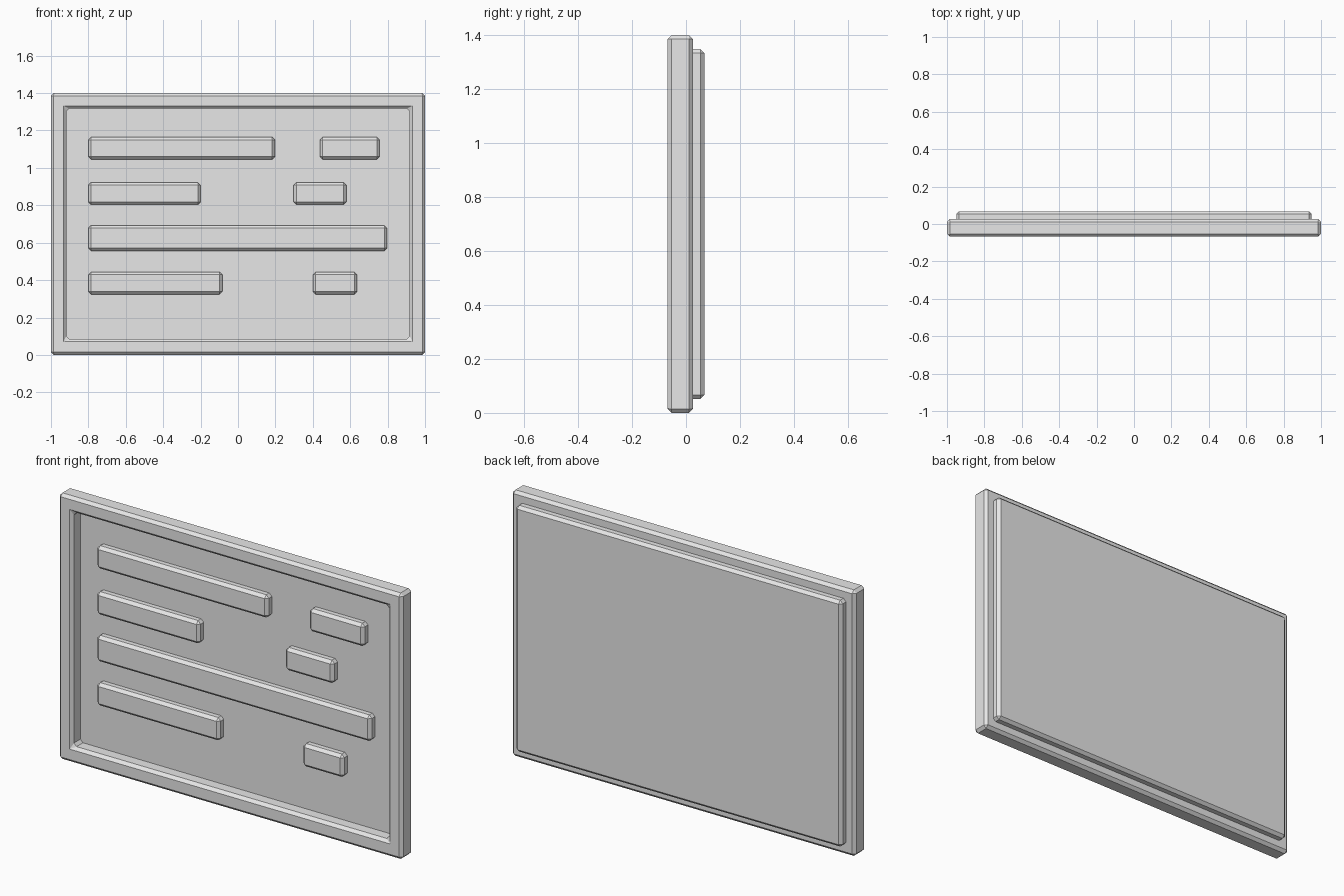
import bpy
import bmesh

cube = bpy.data.objects.get("Cube")
if cube:
    bpy.data.objects.remove(cube, do_unlink=True)

BEVEL = 0.015

grey = bpy.data.materials.new("plain grey")
grey.use_nodes = True
colour = (0.8, 0.8, 0.8, 1)
grey.diffuse_color = colour
grey.node_tree.nodes["Principled BSDF"].inputs["Base Color"].default_value = colour


def finish(name, bm):
    """Turn a bmesh into a grey object with chamfered edges."""
    bmesh.ops.recalc_face_normals(bm, faces=bm.faces)
    mesh = bpy.data.meshes.new(name)
    bm.to_mesh(mesh)
    bm.free()
    mesh.materials.append(grey)
    obj = bpy.data.objects.new(name, mesh)
    bpy.context.collection.objects.link(obj)
    mod = obj.modifiers.new("Chamfer", 'BEVEL')
    mod.width = BEVEL
    mod.segments = 1
    mod.limit_method = 'ANGLE'
    return obj


def box(name, x0, x1, y0, y1, z0, z1):
    bm = bmesh.new()
    bmesh.ops.create_cube(bm, size=1)
    for v in bm.verts:
        v.co = (x1 if v.co.x > 0 else x0,
                y1 if v.co.y > 0 else y0,
                z1 if v.co.z > 0 else z0)
    return finish(name, bm)


def ring(name, outer, inner, y0, y1):
    """Rectangular frame; outer and inner are (half width, bottom, top)."""
    bm = bmesh.new()
    loops = []
    for (w, lo, hi), y in ((outer, y0), (inner, y0), (inner, y1), (outer, y1)):
        corners = ((-w, lo), (w, lo), (w, hi), (-w, hi))
        loops.append([bm.verts.new((x, y, z)) for x, z in corners])
    for a, b in zip(loops, loops[1:] + loops[:1]):
        for i in range(4):
            j = (i + 1) % 4
            bm.faces.new((a[i], a[j], b[j], b[i]))
    return finish(name, bm)


# Raised border and the board set into its back
ring("frame", (1.0, 0.0, 1.4), (0.918, 0.086, 1.317), -0.068, 0.026)
box("back_panel", -0.95, 0.95, 0.0, 0.068, 0.052, 1.348)

# Raised strips on the front of the board: bottom, top, x ranges
rows = [
    (1.045, 1.165, [(-0.8, 0.197), (0.438, 0.757)]),
    (0.803, 0.923, [(-0.8, -0.2), (0.298, 0.58)]),
    (0.556, 0.693, [(-0.8, 0.797)]),
    (0.324, 0.444, [(-0.8, -0.083), (0.4, 0.637)]),
]
for r, (z0, z1, spans) in enumerate(rows, 1):
    for side, (x0, x1) in zip(("right", "left"), spans):
        box(f"strip_{side}_{r}", x0, x1, -0.04, 0.02, z0, z1)
